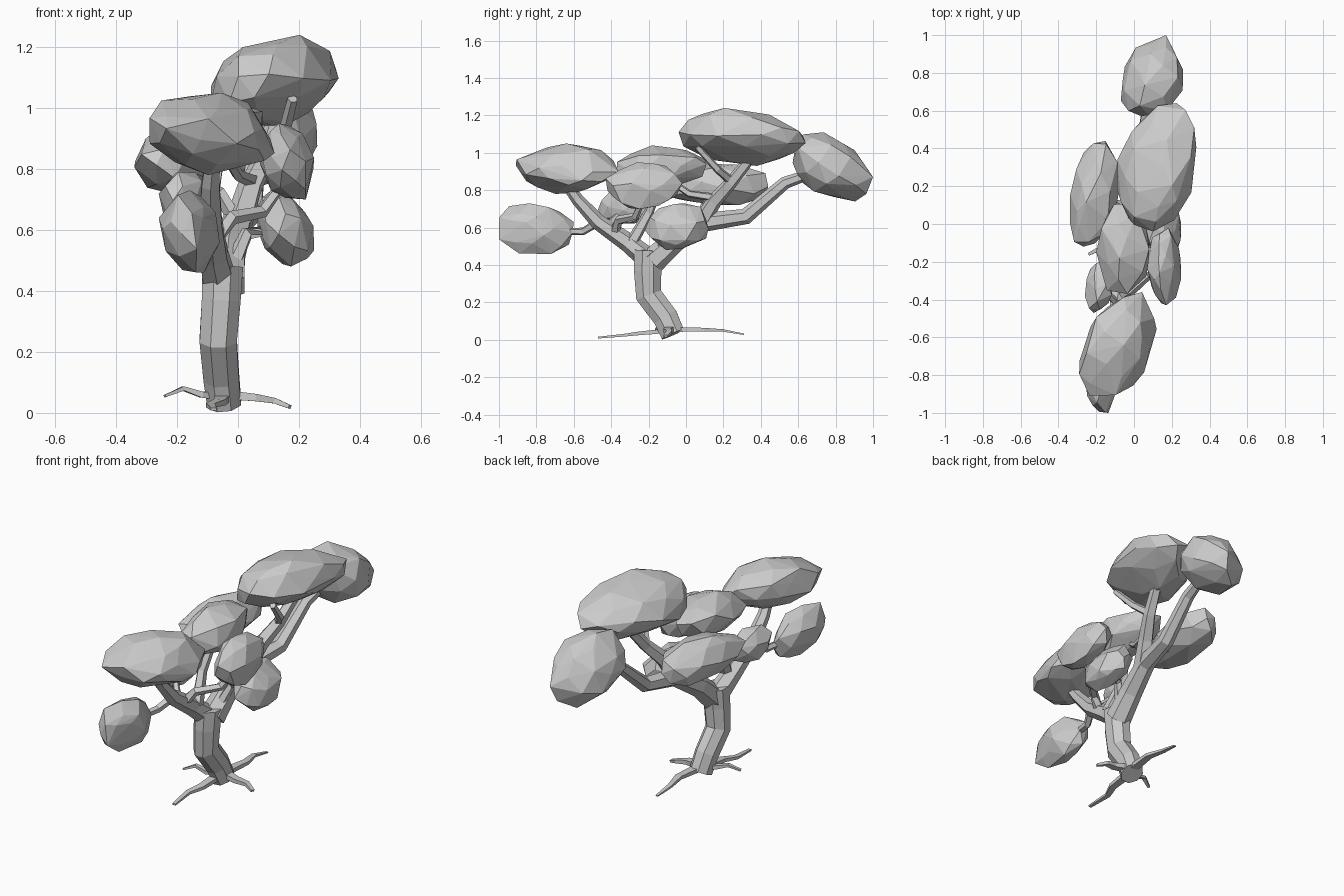
import bpy, bmesh, math, random
from mathutils import Vector

if "Cube" in bpy.data.objects:
    bpy.data.objects.remove(bpy.data.objects["Cube"], do_unlink=True)

grey = bpy.data.materials.new("plain grey")
grey.use_nodes = True
grey.diffuse_color = (0.6, 0.6, 0.6, 1)
grey.node_tree.nodes["Principled BSDF"].inputs["Base Color"].default_value = (0.6, 0.6, 0.6, 1)


def finish(name, bm):
    bmesh.ops.recalc_face_normals(bm, faces=bm.faces)
    mesh = bpy.data.meshes.new(name)
    bm.to_mesh(mesh)
    bm.free()
    mesh.materials.append(grey)
    obj = bpy.data.objects.new(name, mesh)
    bpy.context.collection.objects.link(obj)
    return obj


def limb(name, path, radii, sides=5, flat=1.0):
    """Faceted tapering tube along a path; flat squashes its height."""
    bm = bmesh.new()
    pts = [Vector(p) for p in path]
    rings = []
    for i, p in enumerate(pts):
        along = (pts[min(i + 1, len(pts) - 1)] - pts[max(i - 1, 0)]).normalized()
        ref = Vector((1, 0, 0)) if abs(along.x) < 0.8 else Vector((0, 1, 0))
        u = (ref - along * ref.dot(along)).normalized()
        v = along.cross(u)
        t = i / (len(pts) - 1)
        r = radii[0] + (radii[1] - radii[0]) * t
        ring = []
        for k in range(sides):
            a = math.tau * (k + 0.5) / sides
            ring.append(bm.verts.new(p + u * r * math.cos(a) + v * r * flat * math.sin(a)))
        rings.append(ring)
    for a, b in zip(rings, rings[1:]):
        for k in range(sides):
            n = (k + 1) % sides
            bm.faces.new((a[k], a[n], b[n], b[k]))
    bm.faces.new(rings[0])
    bm.faces.new(rings[-1])
    return finish(name, bm)


def foliage(name, low, high, shear=(0, 0, 0), count=34, seed=1):
    """Irregular faceted clump that fills the box from low to high."""
    rng = random.Random(seed)
    pts = []
    for i in range(count):
        h = 1 - 2 * (i + 0.5) / count
        a = i * math.pi * (3 - math.sqrt(5)) + rng.uniform(-0.3, 0.3)
        r = math.sqrt(1 - h * h)
        p = Vector((r * math.cos(a), h, r * math.sin(a))) * rng.uniform(0.9, 1.1)
        p.x += shear[0] * p.y
        p.z += shear[1] * p.y + shear[2] * p.x
        pts.append(p)
    for k in range(3):
        lo, hi = min(p[k] for p in pts), max(p[k] for p in pts)
        for p in pts:
            p[k] = low[k] + (p[k] - lo) / (hi - lo) * (high[k] - low[k])
    bm = bmesh.new()
    for p in pts:
        bm.verts.new(p)
    hull = bmesh.ops.convex_hull(bm, input=bm.verts)
    loose = [v for v in bm.verts if not v.link_faces]
    bmesh.ops.delete(bm, geom=loose, context="VERTS")
    return finish(name, bm)


# Trunk
limb("trunk", [(-0.045, -0.07, 0.03), (-0.055, -0.11, 0.12), (-0.065, -0.2, 0.24),
               (-0.055, -0.205, 0.37), (-0.05, -0.2, 0.48)], (0.06, 0.072), 8, 1.15)

# Roots
limb("front_root", [(-0.05, -0.08, 0.05), (-0.06, -0.25, 0.035), (-0.09, -0.33, 0.025),
                    (-0.08, -0.47, 0.012)], (0.035, 0.013), 4, 0.5)
limb("back_root", [(-0.04, -0.06, 0.055), (-0.02, 0.1, 0.055), (-0.04, 0.2, 0.05),
                   (-0.03, 0.31, 0.03)], (0.035, 0.01), 4, 0.5)
limb("left_root", [(-0.04, -0.08, 0.06), (0.06, -0.1, 0.05), (0.12, -0.09, 0.04),
                   (0.17, -0.11, 0.02)], (0.035, 0.015), 4, 0.6)
limb("right_root", [(-0.05, -0.08, 0.055), (-0.12, -0.12, 0.06), (-0.18, -0.13, 0.08),
                    (-0.24, -0.16, 0.055)], (0.03, 0.01), 4, 0.6)

# Main boughs and side branches
limb("front_bough", [(-0.06, -0.2, 0.43), (-0.08, -0.31, 0.52), (-0.09, -0.47, 0.63),
                     (-0.09, -0.58, 0.75), (-0.08, -0.66, 0.86)], (0.06, 0.025), 6)
limb("back_bough", [(-0.04, -0.18, 0.42), (-0.03, -0.06, 0.53), (0.0, 0.1, 0.63),
                    (0.04, 0.32, 0.66), (0.06, 0.53, 0.84), (0.08, 0.7, 0.9)], (0.07, 0.025), 6)
limb("upper_bough", [(0.0, 0.07, 0.61), (0.04, 0.15, 0.74), (0.09, 0.24, 0.84),
                     (0.13, 0.36, 0.99)], (0.05, 0.028))
limb("forked_branch", [(0.09, 0.24, 0.85), (0.15, 0.17, 0.91), (0.18, 0.06, 1.03)], (0.025, 0.018))
limb("lower_front_branch", [(-0.09, -0.47, 0.63), (-0.13, -0.55, 0.58),
                            (-0.15, -0.68, 0.58)], (0.024, 0.018))
limb("left_low_branch", [(-0.02, -0.14, 0.48), (0.03, -0.1, 0.59), (0.13, -0.07, 0.6)], (0.03, 0.018))
limb("left_high_branch", [(-0.07, -0.38, 0.58), (-0.02, -0.36, 0.64), (0.08, -0.27, 0.66),
                          (0.15, -0.23, 0.76)], (0.028, 0.018))
limb("middle_branch", [(-0.06, -0.29, 0.52), (-0.09, -0.2, 0.68), (-0.06, -0.13, 0.85)], (0.035, 0.02))
limb("right_branch", [(0.0, 0.08, 0.62), (-0.06, 0.1, 0.72), (-0.18, 0.14, 0.78)], (0.028, 0.018))
limb("cross_branch", [(0.05, 0.16, 0.76), (0.0, 0.02, 0.78), (-0.05, -0.1, 0.86)], (0.024, 0.016))
limb("right_twig", [(-0.08, -0.43, 0.6), (-0.13, -0.38, 0.65), (-0.17, -0.33, 0.7)], (0.022, 0.015))

# Foliage clumps
foliage("back_foliage", (-0.07, 0.57, 0.74), (0.26, 1.0, 1.11), (0.2, -0.35, 0), seed=2)
foliage("crown_foliage", (-0.09, -0.04, 0.93), (0.33, 0.64, 1.24), (0.3, -0.3, 0.15), 40, seed=3)
foliage("right_foliage", (-0.34, -0.12, 0.72), (-0.07, 0.44, 0.94), (0.25, 0, 0), seed=4)
foliage("middle_foliage", (-0.2, -0.37, 0.8), (0.08, 0.11, 1.04), (0, 0.15, 0), seed=5)
foliage("left_high_foliage", (0.07, -0.43, 0.7), (0.25, -0.02, 0.95), (0, 0.1, -0.2), seed=6)
foliage("left_low_foliage", (0.06, -0.22, 0.48), (0.25, 0.12, 0.73), (0, 0, -0.25), seed=7)
foliage("front_foliage", (-0.29, -0.91, 0.78), (0.12, -0.36, 1.05), (0.4, 0.05, -0.2), 40, seed=8)
foliage("front_low_foliage", (-0.26, -1.0, 0.46), (-0.06, -0.6, 0.73), (0.1, -0.1, -0.1), seed=9)
foliage("right_small_foliage", (-0.26, -0.47, 0.62), (-0.11, -0.19, 0.79), (0.15, 0, 0), 26, seed=10)
